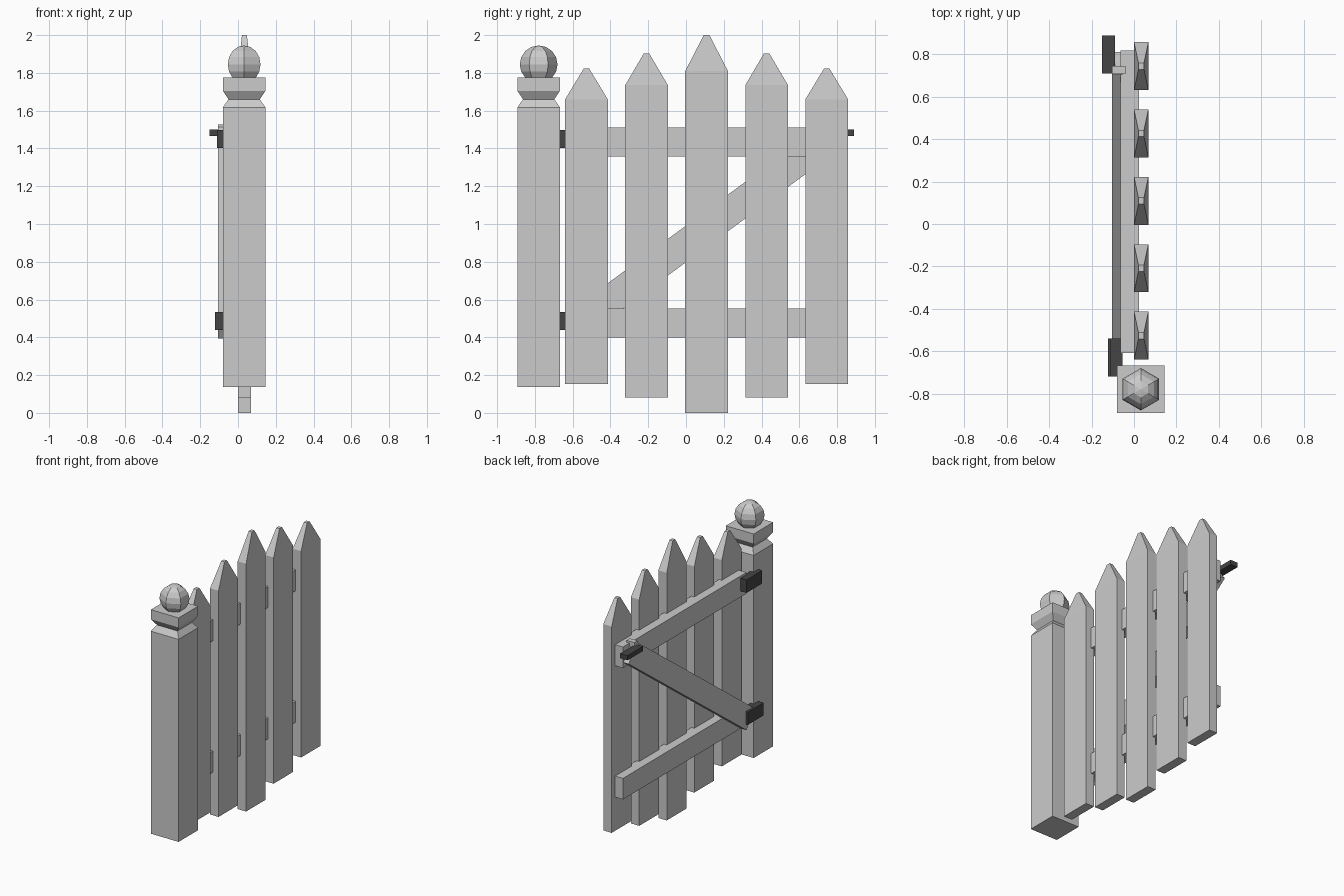
import bpy, bmesh, math
from mathutils import Matrix, Vector

if "Cube" in bpy.data.objects:
    bpy.data.objects.remove(bpy.data.objects["Cube"])

iron = bpy.data.materials.new("dark_iron")
iron.diffuse_color = (0.06, 0.06, 0.06, 1)
iron.use_nodes = True
iron.node_tree.nodes["Principled BSDF"].inputs["Base Color"].default_value = iron.diffuse_color


def finish(name, bm, mat=None):
    bmesh.ops.recalc_face_normals(bm, faces=bm.faces)
    me = bpy.data.meshes.new(name)
    bm.to_mesh(me)
    bm.free()
    ob = bpy.data.objects.new(name, me)
    bpy.context.collection.objects.link(ob)
    if mat:
        me.materials.append(mat)
    return ob


def box(name, lo, hi, mat=None, tilt=0):
    """Box from corner to corner, optionally tilted about x through its centre."""
    lo, hi = Vector(lo), Vector(hi)
    m = (Matrix.Translation((lo + hi) / 2) @ Matrix.Rotation(tilt, 4, 'X')
         @ Matrix.Diagonal((*(hi - lo), 1)))
    bm = bmesh.new()
    bmesh.ops.create_cube(bm, size=1, matrix=m)
    return finish(name, bm, mat)


def stack(name, cx, cy, levels):
    """Rectangular sections (half x, half y, z) lofted upwards and capped."""
    bm = bmesh.new()
    rings = [[bm.verts.new((cx + sx * hx, cy + sy * hy, z))
              for sx, sy in ((-1, -1), (1, -1), (1, 1), (-1, 1))]
             for hx, hy, z in levels]
    for a, b in zip(rings, rings[1:]):
        for i in range(4):
            j = (i + 1) % 4
            bm.faces.new((a[i], a[j], b[j], b[i]))
    bm.faces.new(rings[0][::-1])
    bm.faces.new(rings[-1])
    return finish(name, bm)


# Pickets: tallest in the middle, tapered tips
for i in range(5):
    bottom, shoulder, tip = ((0, 1.81, 2.0), (0.082, 1.735, 1.902),
                             (0.152, 1.66, 1.822))[abs(i - 2)]
    stack(f"picket_{i + 1}", 0.034, -0.527 + 0.318 * i,
          [(0.034, 0.113, bottom), (0.034, 0.113, shoulder), (0.013, 0.015, tip)])

# Post with a necked square cap
PX, PY = 0.0325, -0.78
stack("post", PX, PY, [(h, h, z) for h, z in
      ((0.1125, 0.138), (0.1125, 1.618), (0.083, 1.66), (0.1125, 1.705), (0.1125, 1.775))])

# Six-sided ball finial
bm = bmesh.new()
bmesh.ops.create_uvsphere(bm, u_segments=6, v_segments=8, radius=0.1,
                          matrix=Matrix.Translation((PX, PY, 1.845)))
finish("post_ball", bm)

# Rails and diagonal brace
for name, z in (("lower_rail", 0.398), ("upper_rail", 1.358)):
    box(name, (-0.063, -0.61, z), (0.023, 0.818, z + 0.154))
box("brace", (-0.105, 0.086 - 0.845, 0.958 - 0.078),
    (-0.055, 0.086 + 0.845, 0.958 + 0.078), tilt=math.radians(36.4))

# Hinges joining the rails to the post
box("lower_hinge", (-0.122, -0.72, 0.44), (-0.055, -0.54, 0.533), iron)
box("upper_hinge", (-0.112, -0.72, 1.402), (-0.055, -0.54, 1.497), iron)

# Latch bar and its small bracket
box("latch", (-0.15, 0.71, 1.465), (-0.09, 0.89, 1.499), iron)
box("latch_bracket", (-0.105, 0.708, 1.44), (-0.04, 0.745, 1.527))
